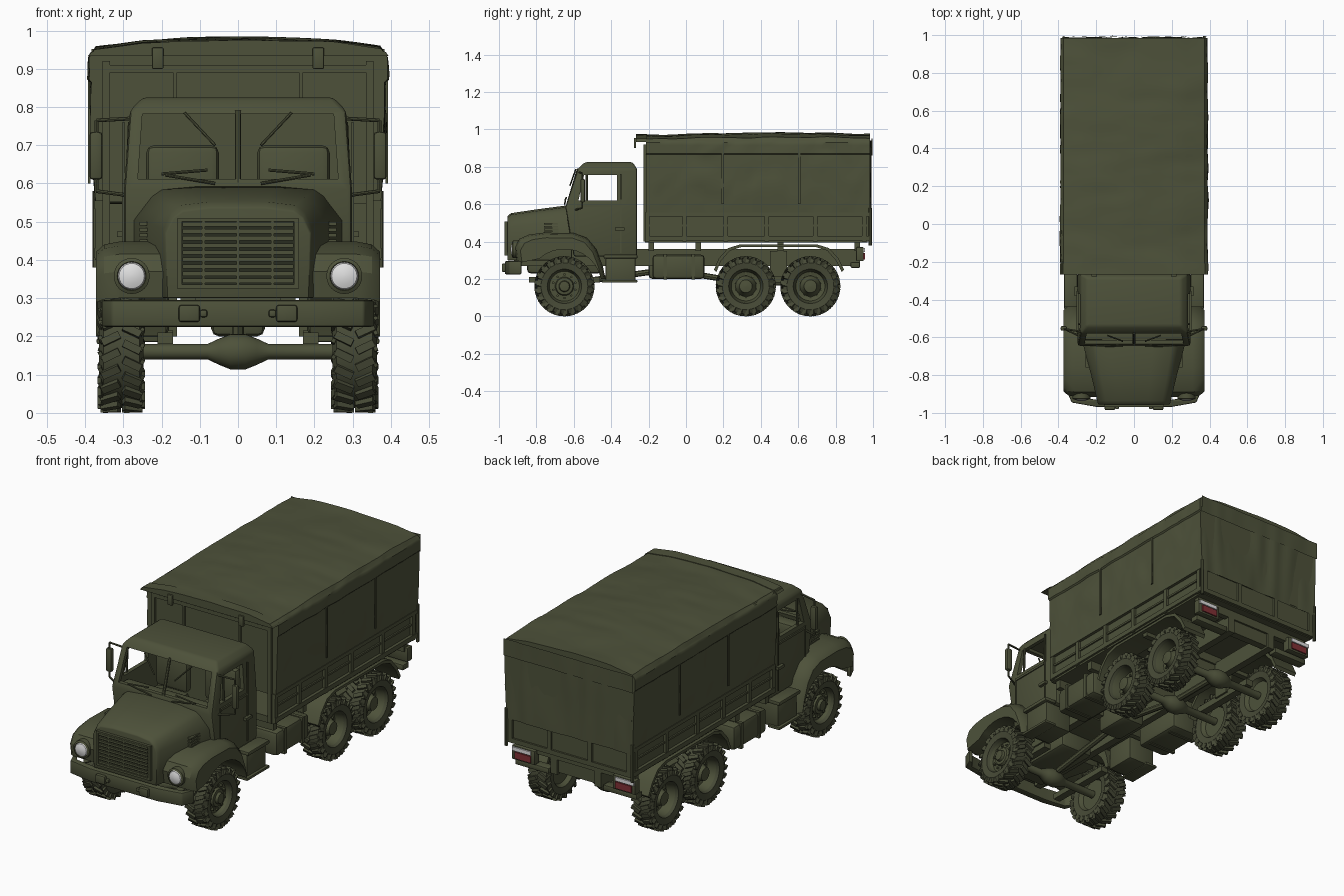
import bpy, bmesh, math
from mathutils import Vector, Matrix, noise

cube = bpy.data.objects.get("Cube")
if cube:
    bpy.data.objects.remove(cube, do_unlink=True)

def material(name, rgb, rough=0.8):
    m = bpy.data.materials.new(name)
    m.use_nodes = True
    m.diffuse_color = (*rgb, 1)
    node = m.node_tree.nodes["Principled BSDF"]
    node.inputs["Base Color"].default_value = (*rgb, 1)
    node.inputs["Roughness"].default_value = rough
    return m

OLIVE = material("olive paint", (0.075, 0.083, 0.042))
RUBBER = material("olive tyre", (0.062, 0.068, 0.037))
SHADOW = material("dark recess", (0.022, 0.025, 0.014))
WHITE = material("lamp white", (0.75, 0.75, 0.75))
RED = material("lamp red", (0.22, 0.03, 0.035))

# ---- helpers ----
def make(name, bm, mat=OLIVE, bevel=0, mirror=False):
    bmesh.ops.recalc_face_normals(bm, faces=bm.faces)
    if bevel:
        sharp = [e for e in bm.edges if e.calc_face_angle(0) > 0.6]
        bmesh.ops.bevel(bm, geom=sharp, offset=bevel, segments=2, profile=0.5,
                        affect='EDGES', clamp_overlap=True)
    me = bpy.data.meshes.new(name)
    bm.to_mesh(me)
    bm.free()
    me.materials.append(mat)
    ob = bpy.data.objects.new(name, me)
    bpy.context.collection.objects.link(ob)
    if mirror:
        ob.modifiers.new("mirror", 'MIRROR')
    return ob

def skin(bm, rings):
    vs = [[bm.verts.new(p) for p in r] for r in rings]
    for a, b in zip(vs, vs[1:]):
        for i in range(len(a)):
            j = (i + 1) % len(a)
            bm.faces.new((a[i], a[j], b[j], b[i]))
    bm.faces.new(vs[0])
    bm.faces.new(vs[-1])

def loft(name, rings, mat=OLIVE, bevel=0, mirror=False):
    bm = bmesh.new()
    skin(bm, rings)
    return make(name, bm, mat, bevel, mirror)

def prism(name, axis, profile, a, b, mat=OLIVE, bevel=0, mirror=False):
    place = {'x': lambda p, t: (t, p[0], p[1]), 'y': lambda p, t: (p[0], t, p[1]),
             'z': lambda p, t: (p[0], p[1], t)}[axis]
    return loft(name, [[place(p, t) for p in profile] for t in (a, b)], mat, bevel, mirror)

def boxes(name, spans, mat=OLIVE, bevel=0, mirror=False):
    bm = bmesh.new()
    for x0, x1, y0, y1, z0, z1 in spans:
        skin(bm, [[(x0, y0, z), (x1, y0, z), (x1, y1, z), (x0, y1, z)] for z in (z0, z1)])
    return make(name, bm, mat, bevel, mirror)

def lathe_rings(profile, origin=(0, 0, 0), axis=(1, 0, 0), n=24):
    q = Vector(axis).to_track_quat('Z', 'Y')
    o = Vector(origin)
    return [[o + q @ Vector((r * math.cos(k * math.tau / n), r * math.sin(k * math.tau / n), t))
             for k in range(n)] for t, r in profile]

def rods(name, paths, r=0.006, mirror=False, mat=OLIVE):
    bm = bmesh.new()
    for path in paths:
        for p, q in zip(path, path[1:]):
            d = Vector(q) - Vector(p)
            skin(bm, lathe_rings([(0, r), (d.length, r)], p, d, 8))
    return make(name, bm, mat, 0, mirror)

def cut(ob, cutter):
    cutter.hide_render = True
    m = ob.modifiers.new("cut", 'BOOLEAN')
    m.operation, m.object, m.solver = 'DIFFERENCE', cutter, 'EXACT'
    bpy.context.view_layer.objects.active = ob
    bpy.ops.object.modifier_apply(modifier=m.name)
    bpy.data.objects.remove(cutter, do_unlink=True)

# ---- wheels ----
TYRE = [(-.03, .02), (-.03, .08), (-.052, .092), (-.058, .125), (-.047, .148), (.047, .148),
        (.058, .125), (.052, .092), (.036, .086)]
HUBS = {"front": [(.02, .08), (.022, .05), (.034, .045), (.036, .03), (.05, .026), (.052, .005)],
        "rear": [(-.01, .078), (-.016, .055), (.0, .048), (.012, .04), (.034, .034), (.038, .005)]}

def wheel_mesh(kind):
    bm = bmesh.new()
    skin(bm, lathe_rings(TYRE + HUBS[kind], n=40))
    bolt_x = HUBS[kind][1][0] + .004
    for k in range(22):                       # chunky tread lugs
        for s in (-1, 1):
            turn = Matrix.Rotation((k + s / 4) * math.tau / 22, 4, 'X')
            skew = Matrix.Rotation(s * 0.45, 4, 'Z')
            for off, rad, w, h in ((.028, .151, .05, .018), (.053, .138, .01, .026)):
                bmesh.ops.create_cube(bm, size=1, matrix=turn @ Matrix.Translation((s * off, 0, rad))
                                      @ skew @ Matrix.Diagonal((w, .02, h, 1)))
    for k in range(10):                       # wheel bolts
        bmesh.ops.create_cube(bm, size=.011, matrix=Matrix.Rotation(k * math.tau / 10, 4, 'X')
                              @ Matrix.Translation((bolt_x, 0, .062)))
    ob = make(kind + "_wheel_left", bm, OLIVE)
    ob.data.materials.append(RUBBER)
    for f in ob.data.polygons:
        c = f.center
        f.material_index = int(math.hypot(c.y, c.z) > .088)
    return ob

def place_wheels(kind, ys):
    first = wheel_mesh(kind)
    for i, y in enumerate(ys):
        for side in (1, -1):
            ob = first if (i == 0 and side == 1) else bpy.data.objects.new(kind + "_wheel", first.data)
            if ob is not first:
                bpy.context.collection.objects.link(ob)
            ob.location = (side * .305, y, .161)
            ob.rotation_euler.z = 0 if side == 1 else math.pi

place_wheels("front", [-.65])
place_wheels("rear", [.32, .665])
for y in (-.65, .32, .665):
    loft("axle", lathe_rings([(-.27, .02), (-.08, .02), (-.05, .034), (-.02, .046), (.02, .046),
                              (.05, .034), (.08, .02), (.27, .02)], (0, y, .16)))

# ---- chassis ----
boxes("chassis_rail", [(.11, .15, -.92, .93, .27, .36)], mirror=True)
boxes("cross_members", [(-.12, .12, y, y + .04, .28, .35) for y in (-.9, -.2, .15, .47, .88)])
boxes("gearbox", [(-.1, .1, -.85, -.45, .23, .36), (-.07, .07, -.2, 0, .2, .32)], bevel=.02)
rods("driveshaft", [[(0, -.6, .18), (0, -.1, .25), (0, .32, .18), (0, .665, .18)]], .016)
boxes("leaf_springs", [(.17, .21, -.84, -.46, .18, .21), (.17, .21, .3, .69, .18, .215),
                       (.16, .2, .45, .54, .2, .35)], mirror=True)
boxes("step_box", [(.2, .355, -.43, -.27, .185, .31), (.3, .37, -.44, -.26, .31, .33),
                   (.3, .37, -.45, -.26, .18, .195)], bevel=.005, mirror=True)
boxes("fuel_tank", [(.18, .355, -.18, .1, .2, .33)], bevel=.02, mirror=True)
boxes("tank_straps", [(.2, .36, y, y + .018, .196, .334) for y in (-.12, .03)], mirror=True)
boxes("bed_supports", [(-.35, .35, y, y + .03, .35, .4) for y in (-.2, .05, .49, .9)])

# ---- bumper ----
half = [(.2, -.968), (.33, -.945), (.358, -.88), (.335, -.88), (.31, -.915), (.2, -.93)]
prism("front_bumper", 'z', half + [(-x, y) for x, y in reversed(half)], .225, .295, bevel=.006)
boxes("tow_hooks", [(.1, .155, -.985, -.96, .238, .282), (.08, .1, -.98, -.96, .25, .27)],
      bevel=.006, mirror=True)

# ---- hood and grille ----
def hood_ring(y, w, shoulder, ridge, top):
    pts = [(w, .3), (w + .005, shoulder), (ridge + .025, top - .03), (ridge, top - .012),
           (ridge * .5, top - .003)]
    return [(x, y, z) for x, z in pts] + [(-x, y, z) for x, z in reversed(pts)]
loft("hood", [hood_ring(-.955, .185, .47, .145, .54), hood_ring(-.935, .19, .48, .15, .555),
              hood_ring(-.8, .222, .495, .175, .575), hood_ring(-.61, .272, .505, .205, .6)], bevel=.004)
boxes("grille_recess", [(-.148, .148, -.96, -.95, .335, .5)], SHADOW)
boxes("grille_bars", [(-.145, .145, -.97, -.957, .34 + k * .0185, .351 + k * .0185) for k in range(9)]
      + [(x - .004, x + .004, -.968, -.957, .335, .5) for x in (-.09, 0, .09)])
boxes("grille_frame", [(-.16, .16, -.97, -.95, .5, .508), (-.16, .16, -.97, -.95, .325, .336),
                       (-.16, -.147, -.97, -.95, .33, .505), (.147, .16, -.97, -.95, .33, .505)])
boxes("hood_vents", [(.23, .257 , -.76, -.68, z, z + .009) for z in (.445, .46, .475, .49)],
      mirror=True)

# ---- front fenders ----
outer = [(-.905, .3), (-.915, .37), (-.89, .415), (-.84, .437), (-.76, .448), (-.6, .445),
         (-.53, .42), (-.48, .36), (-.445, .27), (-.43, .2)]
arch = [(-.65 + .2 * math.cos(a), .16 + .2 * math.sin(a))
        for a in (math.radians(d) for d in range(12, 137, 12))]
def fender_ring(x, f):
    return [(x, -.65 + (y + .65) * f, .2 + (z - .2) * f) for y, z in outer] + [(x, y, z) for y, z in arch]
loft("front_fender", [fender_ring(.19, 1), fender_ring(.31, 1), fender_ring(.35, .97),
                      fender_ring(.372, .89)], mirror=True)
loft("headlight_bezel", lathe_rings([(0, .047), (.055, .047), (.06, .038), (.055, .036)],
                                    (.278, -.87, .358), (0, -1, 0)), mirror=True)
loft("headlight_lens", lathe_rings([(0, .036), (.006, .033), (.011, .02), (.013, .004)],
                                   (.278, -.925, .358), (0, -1, 0)), WHITE, mirror=True)

# ---- cab shell with open windows ----
def cab_ring(z, w, y0, y1):
    return [(-w, y0, z), (w, y0, z), (w, y1, z), (-w, y1, z)]
cab = loft("cab", [cab_ring(.32, .298, -.6, -.262), cab_ring(.585, .298, -.645, -.262),
                   cab_ring(.79, .283, -.578, -.262), cab_ring(.825, .25, -.54, -.285)], bevel=.012)
cut(cab, loft("cab_void", [cab_ring(.36, .275, -.58, -.285), cab_ring(.585, .275, -.622, -.285),
                           cab_ring(.795, .262, -.555, -.285)]))
cut(cab, prism("side_opening", 'x', [(-.575, .62), (-.37, .62), (-.37, .755), (-.545, .755)], -.5, .5))
cut(cab, prism("screen_opening", 'y', [(-.262, .612), (.262, .612), (.25, .782), (-.25, .782)], -.75, -.5))
rods("windscreen_post", [[(0, -.632, .6), (0, -.575, .79)]], .008)
rods("quarter_posts", [[(.288, -.53, .615), (.282, -.53, .76)]], .006, True)
rods("wipers", [[(.06, -.648, .6), (.19, -.645, .622)], [(.2, -.645, .625), (.08, -.64, .635)],
                [(.06, -.62, .7), (.14, -.59, .785)]], .004, True)
boxes("seats", [(.05, .24, -.48, -.33, .36, .5), (.05, .24, -.36, -.31, .5, .7)], bevel=.02, mirror=True)
boxes("dashboard", [(-.27, .27, -.615, -.54, .5, .6)], bevel=.015)
boxes("door_trim", [(.296, .304, -.575, -.355, .585, .597), (.3, .316, -.38, -.33, .46, .475),
                    (.296, .303, -.352, -.346, .34, .76), (.296, .303, -.582, -.576, .4, .6)], mirror=True)
boxes("mirror_head", [(.355, .388, -.565, -.54, .61, .735)], bevel=.008, mirror=True)
rods("mirror_arm", [[(.28, -.57, .77), (.37, -.555, .765), (.37, -.555, .58), (.295, -.59, .57)]], .005, True)

# ---- cargo bed ----
boxes("bed_floor", [(-.365, .365, -.22, .97, .395, .43)])
boxes("bed_sides", [(.345, .36, -.215, .97, .43, .55)], mirror=True)
posts = (-.22, -.02, .2, .42, .68, .94)
boxes("side_rails", [(.355, .376, -.22, .98, .535, .555), (.355, .376, -.22, .98, .405, .43),
                     (.355, .368, -.22, .98, .48, .49)]
      + [(.355, .374, y, y + .024, .4, .555) for y in posts], mirror=True)
boxes("tailgate", [(-.36, .36, .955, .975, .4, .55), (-.37, .37, .97, .985, .535, .555),
                   (-.37, .37, .97, .985, .4, .425)]
      + [(x - .012, x + .012, .97, .985, .4, .55) for x in (-.35, -.12, .12, .35)])
boxes("bulkhead_frame", [(-.35, .35, -.228, -.21, .89, .91), (.335, .355, -.228, -.21, .4, .92),
                         (-.355, -.335, -.228, -.21, .4, .92), (-.17, -.16, -.226, -.21, .43, .9),
                         (.16, .17, -.226, -.21, .43, .9)])
rods("corner_stakes", [[(.372, .985, .38), (.372, .985, .58)]], .009, True)

# ---- rear wheel arches and tail lamps ----
top = [(.15, .25), (.175, .31), (.225, .365), (.29, .385), (.7, .385), (.765, .365), (.815, .31), (.845, .25)]
inner = [(.495 + (y - .495) * .965, z - .014) for y, z in reversed(top)]
prism("rear_mudguard", 'x', top + inner, .235, .37, mirror=True)
boxes("rear_light_bar", [(.23, .365, .91, .95, .295, .37), (.16, .36, .88, .93, .26, .29)],
      bevel=.005, mirror=True)
boxes("tail_lamp_red", [(.25, .345, .948, .957, .305, .34)], RED, mirror=True)
boxes("tail_lamp_white", [(.25, .36, .948, .957, .345, .365)], WHITE, mirror=True)

# ---- canvas cover ----
OUTLINE = [(.372, .55), (.379, .7), (.381, .865), (.388, .872), (.387, .93), (.372, .952),
           (.25, .968), (.1, .974), (0, .976)]

def drape(x, y, z):
    n = noise.noise(Vector((x * 3, y * 5 + z * 4, z * 3 - y))) + .5 * noise.noise(Vector((x * 7, y * 12, z * 9)))
    fold = (.5 - abs(noise.noise(Vector((x * 2 + 4, y * 4 - z * 5, z * 2))))) * 2 - .6
    if z > .945:
        return (x, y, z + .007 * n + .006 * math.sin(y * 3))
    return (x + math.copysign(.008 * n + .006 * fold, x) * min(1, (z - .5) * 6), y, z + (.008 * n if z < .56 else 0))

def canvas_ring(y, outline, flare=0):
    fine = [Vector(a).lerp(b, k / 4) for a, b in zip(outline, map(Vector, outline[1:])) for k in range(4)]
    fine = [(p.x + flare, p.y + flare) for p in fine]
    loop = fine + [(0, outline[-1][1] + flare)] + [(-x, z) for x, z in reversed(fine)]
    return [drape(x, y, z) for x, z in loop]

loft("canvas_cover", [canvas_ring(-.215 + k * 1.2 / 80, OUTLINE) for k in range(81)])
loft("canvas_front_lip", [canvas_ring(-.268 + k * .02, OUTLINE[4:], .003) for k in range(4)])
boxes("canvas_straps", [(.195, .225, -.278, -.266, .9, .955)], bevel=.003, mirror=True)
boxes("cover_side_seams", [(.386, .392, y, y + .012, .6, .87) for y in (.19, .6)], mirror=True)

# rear curtain and its top flap
def curtain(name, y, w, z0, z1, amp):
    bm = bmesh.new()
    bmesh.ops.create_grid(bm, x_segments=40, y_segments=12, size=1)
    for v in bm.verts:
        x, z = v.co.x * w, z0 + (v.co.y + 1) / 2 * (z1 - z0)
        v.co = (x, y + amp * noise.noise(Vector((x * 14, z * 3, y))), z)
    bmesh.ops.solidify(bm, geom=bm.faces, thickness=.004)
    return make(name, bm)
curtain("rear_curtain", .987, .372, .53, .94, .009)
curtain("rear_flap", .994, .383, .865, .952, .004)

# ---- shading ----
bpy.ops.object.select_all(action='DESELECT')
for ob in bpy.context.scene.objects:
    if ob.type == 'MESH':
        ob.select_set(True)
        bpy.context.view_layer.objects.active = ob
bpy.ops.object.shade_smooth_by_angle(angle=math.radians(35))
